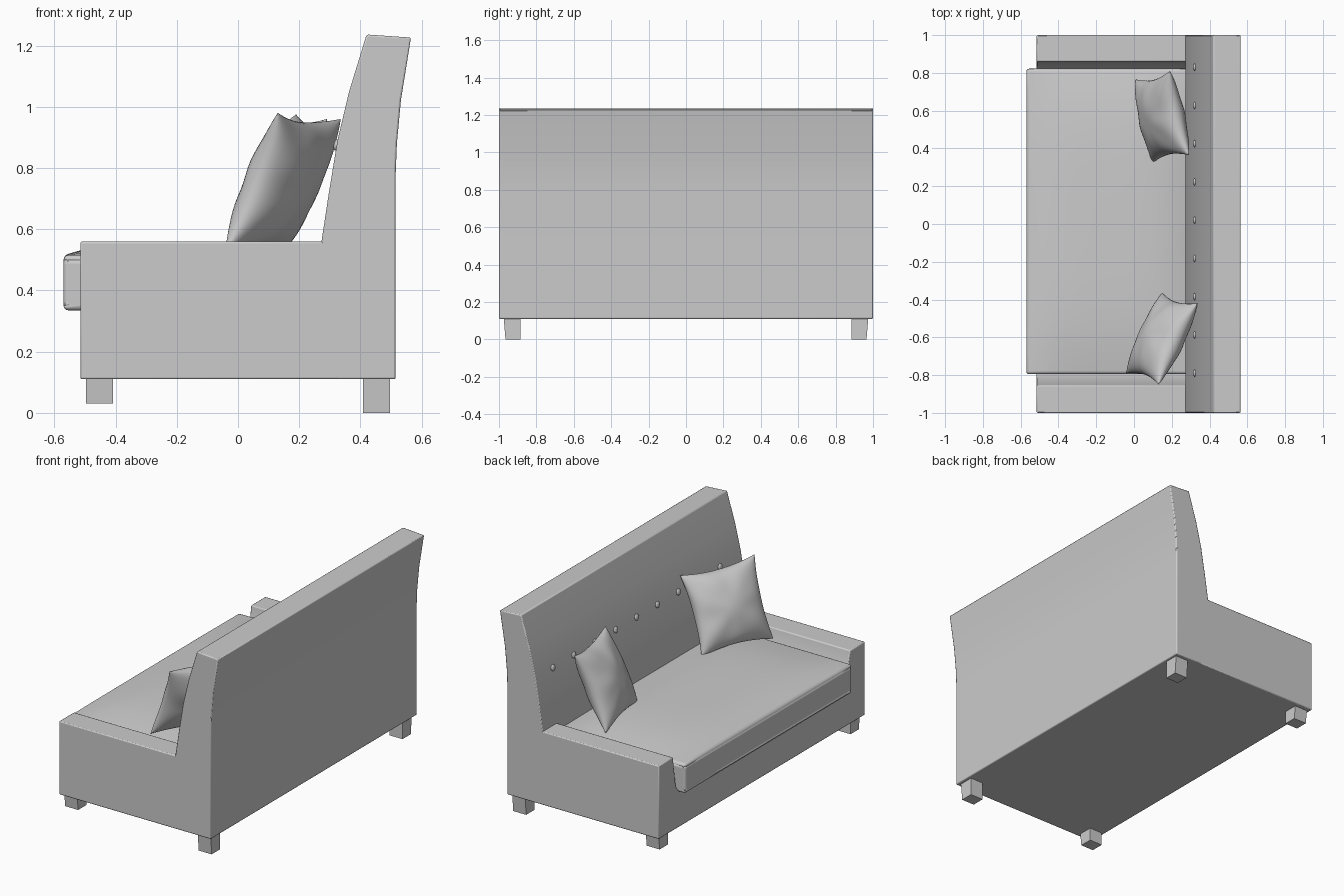
import bpy, bmesh, math
from mathutils import Vector

if "Cube" in bpy.data.objects:
    bpy.data.objects.remove(bpy.data.objects["Cube"])


def finish(bm, name, bevel=0.0, segments=2, angle=35):
    bmesh.ops.recalc_face_normals(bm, faces=bm.faces)
    me = bpy.data.meshes.new(name)
    bm.to_mesh(me)
    bm.free()
    ob = bpy.data.objects.new(name, me)
    bpy.context.collection.objects.link(ob)
    bpy.ops.object.select_all(action='DESELECT')
    bpy.context.view_layer.objects.active = ob
    ob.select_set(True)
    bpy.ops.object.shade_smooth_by_angle(angle=math.radians(angle))
    if bevel:
        mod = ob.modifiers.new("Soft edges", 'BEVEL')
        mod.width, mod.segments = bevel, segments
        mod.limit_method, mod.angle_limit = 'ANGLE', math.radians(40)
    return ob


def extrude_profile(name, points, offset, bevel):
    bm = bmesh.new()
    face = bm.faces.new([bm.verts.new(p) for p in points])
    new = bmesh.ops.extrude_face_region(bm, geom=[face])['geom']
    bmesh.ops.translate(bm, vec=offset, verts=[v for v in new if isinstance(v, bmesh.types.BMVert)])
    bm.faces.ensure_lookup_table()
    if not face.is_valid or not any(len(f.verts) == len(points) and f is face for f in bm.faces):
        bm.faces.new([v for v in bm.verts][:len(points)])
    return finish(bm, name, bevel)


def box(x0, x1, y0, y1, z0, z1):
    bm = bmesh.new()
    bmesh.ops.create_cube(bm, size=1)
    for v in bm.verts:
        v.co = ((x0 + x1) / 2 + v.co.x * (x1 - x0),
                (y0 + y1) / 2 + v.co.y * (y1 - y0),
                (z0 + z1) / 2 + v.co.z * (z1 - z0))
    return bm


# Base and arms: one U-shaped section run from front to back
section = [(-1, .11), (1, .11), (1, .56), (.86, .56), (.832, .37), (.80, .335),
           (-.78, .335), (-.81, .37), (-.855, .56), (-1, .56)]
extrude_profile("base_and_arms", [(-.515, y, z) for y, z in section], (.85, 0, 0), .006)

# Backrest: curved side profile run across the width
side = [(.515, .11), (.515, .78), (.519, .88), (.532, 1.02), (.565, 1.226), (.42, 1.236),
        (.363, 1.05), (.325, .89), (.297, .72), (.272, .555), (.272, .11)]
extrude_profile("backrest", [(x, -1, z) for x, z in side], (0, 2, 0), .006)

# Seat cushion with a gently crowned top
bm = box(-.57, .285, -.795, .822, .335, .515)
bmesh.ops.subdivide_edges(bm, edges=bm.edges[:], cuts=11, use_grid_fill=True)
for v in bm.verts:
    if v.co.z > .514:
        u, w = (v.co.x + .1425) / .4275, (v.co.y - .0135) / .8085
        v.co.z += .04 * max(0, 1 - u ** 4) * max(0, 1 - w ** 4)
finish(bm, "seat_cushion", .024, 3, 50)

# Legs, tapered on the outer side; the front pair is shorter
for label, x, z in (("front", -.453, .03), ("back", .453, 0)):
    for end, s in (("left", -1), ("right", 1)):
        bm = box(x - .044, x + .044, .885, .975, z, .12)
        for v in bm.verts:
            if v.co.z < .1 and v.co.y > .93:
                v.co.y -= .01
            v.co.y *= s
        finish(bm, f"{label}_leg_{end}")

# Row of buttons on the backrest
for i in range(9):
    bm = bmesh.new()
    bmesh.ops.create_uvsphere(bm, u_segments=16, v_segments=8, radius=.019)
    for v in bm.verts:
        v.co.x *= .45
    ob = finish(bm, f"button_{i + 1}", angle=60)
    ob.location = (.321, -.79 + i * .2025, .875)
    ob.rotation_euler.y = math.radians(12)


# Throw pillows: puffed sheets between four corner points
def pillow(name, corners, half, seed):
    a, b, c, d = [Vector(p) for p in corners]
    center = (a + b + c + d) / 4
    normal = (b - a).cross(d - a).normalized()
    n = 28
    bm = bmesh.new()
    for sgn in (-1, 1):
        grid = []
        for i in range(n + 1):
            u = -math.cos(math.pi * i / n)
            row = []
            for j in range(n + 1):
                w = -math.cos(math.pi * j / n)
                us = u * (1 - .11 * (1 - w * w))
                ws = w * (1 - .11 * (1 - u * u))
                s, t = (us + 1) / 2, (ws + 1) / 2
                p = (a * (1 - s) + b * s) * (1 - t) + (d * (1 - s) + c * s) * t
                puff = max(0, (1 - u * u) * (1 - w * w))
                crease = math.sin(7 * math.atan2(w, u) + seed + sgn) * (u * u + w * w)
                crease += .6 * math.sin(5 * u + seed) * math.sin(6 * w + 2 * seed)
                p += normal * sgn * (half * puff ** .48 + .005 * crease * puff ** .4)
                row.append(bm.verts.new(p))
            grid.append(row)
        for i in range(n):
            for j in range(n):
                bm.faces.new((grid[i][j], grid[i + 1][j], grid[i + 1][j + 1], grid[i][j + 1]))
    bmesh.ops.remove_doubles(bm, verts=bm.verts, dist=.0004)
    return finish(bm, name, angle=60)


pillow("pillow_right", [(-.04, -.79, .53), (.15, -.365, .53), (.335, -.42, .96), (.13, -.85, .98)], .095, 1)
pillow("pillow_left", [(.01, .765, .53), (.10, .325, .53), (.29, .365, .96), (.19, .81, .975)], .095, 4)
